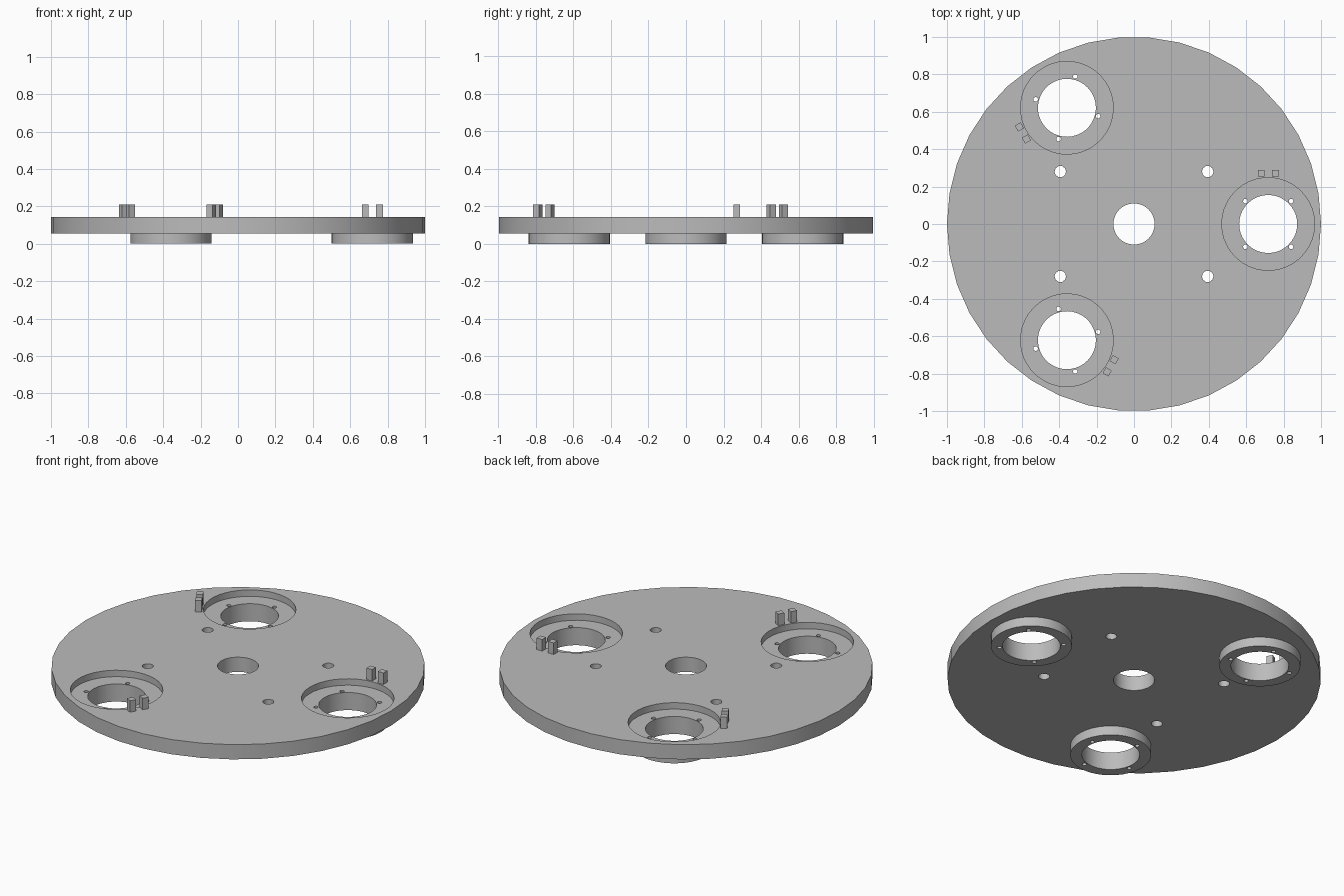
import bpy, math
from mathutils import Matrix, Vector

if "Cube" in bpy.data.objects:
    bpy.data.objects.remove(bpy.data.objects["Cube"])

grey = bpy.data.materials.new("plain grey")
grey.diffuse_color = (0.5, 0.5, 0.5, 1)
grey.use_nodes = True
grey.node_tree.nodes["Principled BSDF"].inputs["Base Color"].default_value = grey.diffuse_color

PLATE_LOW, PLATE_TOP, FLOOR, PEG_TOP = 0.055, 0.142, 0.104, 0.21
SEAT_DIST = 0.7175


def cylinder(name, x, y, r, z0, z1, sides, turn=0):
    # first vertex of the ring points along +x, then turned
    bpy.ops.mesh.primitive_cylinder_add(
        vertices=sides, radius=r, depth=z1 - z0,
        location=(x, y, (z0 + z1) / 2), rotation=(0, 0, turn + math.pi / 2))
    ob = bpy.context.object
    ob.name = name
    ob.data.materials.append(grey)
    return ob


def combine(body, other, operation):
    mod = body.modifiers.new("combine", 'BOOLEAN')
    mod.operation, mod.solver, mod.object = operation, 'EXACT', other
    bpy.ops.object.select_all(action='DESELECT')
    bpy.context.view_layer.objects.active = body
    body.select_set(True)
    bpy.ops.object.modifier_apply(modifier=mod.name)
    bpy.data.objects.remove(other, do_unlink=True)


# round base plate
plate = cylinder("base_plate", 0, 0, 1, PLATE_LOW, PLATE_TOP, 38)

# three seats, each with a boss below, a recess above, a bore and screw holes
for i in range(3):
    turn = math.radians(120 * i)
    spin = Matrix.Rotation(turn, 3, 'Z')
    c = spin @ Vector((SEAT_DIST, 0, 0))
    combine(plate, cylinder("boss", c.x, c.y, 0.217, 0, 0.08, 38, turn), 'UNION')
    combine(plate, cylinder("recess", c.x, c.y, 0.248, FLOOR, 0.3, 38, turn), 'DIFFERENCE')
    combine(plate, cylinder("bore", c.x, c.y, 0.155, -0.1, 0.3, 38, turn), 'DIFFERENCE')
    for k in range(4):
        a = turn + math.radians(45 + 90 * k)
        combine(plate, cylinder("screw_hole", c.x + 0.173 * math.cos(a),
                                c.y + 0.173 * math.sin(a), 0.0125, -0.1, 0.3, 10),
                'DIFFERENCE')

    # pair of square pegs beside the seat
    for j, x in enumerate((0.681, 0.756)):
        p = spin @ Vector((x, 0.271, 0))
        bpy.ops.mesh.primitive_cube_add(
            size=1, location=(p.x, p.y, (PLATE_TOP + PEG_TOP) / 2), rotation=(0, 0, turn))
        peg = bpy.context.object
        peg.name = f"peg_{i + 1}_{j + 1}"
        peg.scale = (0.036, 0.036, PEG_TOP - PLATE_TOP)
        peg.data.materials.append(grey)

# centre hole and four mounting holes
combine(plate, cylinder("centre_hole", 0, 0, 0.11, -0.1, 0.3, 38), 'DIFFERENCE')
for x in (-0.394, 0.394):
    for y in (-0.28, 0.28):
        combine(plate, cylinder("mounting_hole", x, y, 0.031, -0.1, 0.3, 10), 'DIFFERENCE')

bpy.ops.object.select_all(action='DESELECT')
plate.select_set(True)
bpy.context.view_layer.objects.active = plate
bpy.ops.object.shade_smooth_by_angle(angle=math.radians(40))
plate.data.materials.clear()
plate.data.materials.append(grey)
